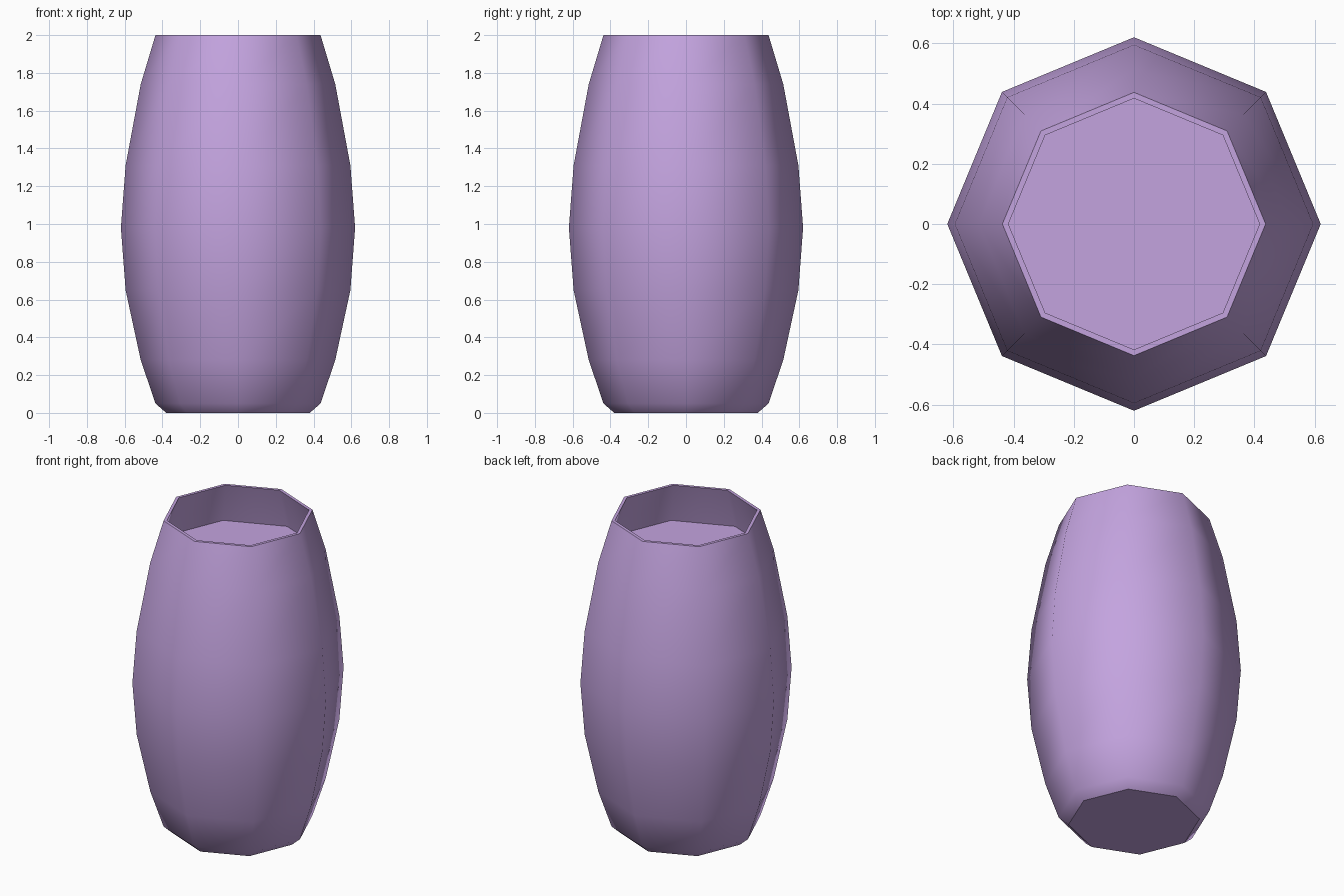
import bpy, bmesh
from math import cos, sin, pi, radians

if "Cube" in bpy.data.objects:
    bpy.data.objects.remove(bpy.data.objects["Cube"])

SIDES = 8
WALL = 0.02
PROFILE = [(0.38, 0.0), (0.437, 0.05), (0.515, 0.28), (0.595, 0.65),
           (0.62, 0.98), (0.595, 1.31), (0.515, 1.74), (0.437, 2.0)]

lilac = bpy.data.materials.new("lilac")
lilac.diffuse_color = (0.55, 0.37, 0.74, 1)
lilac.use_nodes = True
lilac.node_tree.nodes["Principled BSDF"].inputs["Base Color"].default_value = lilac.diffuse_color


def ring(bm, r, z):
    return [bm.verts.new((r * cos(2 * pi * i / SIDES), r * sin(2 * pi * i / SIDES), z))
            for i in range(SIDES)]


def finish(bm, name):
    mesh = bpy.data.meshes.new(name)
    bm.to_mesh(mesh)
    bm.free()
    mesh.materials.append(lilac)
    obj = bpy.data.objects.new(name, mesh)
    bpy.context.collection.objects.link(obj)
    return obj


# Barrel vase: outer wall, rim and inner wall turned as one profile
bm = bmesh.new()
inner = [(r - WALL, max(z, WALL)) for r, z in reversed(PROFILE)]
rings = [ring(bm, r, z) for r, z in PROFILE + inner]
for a, b in zip(rings, rings[1:]):
    for i in range(SIDES):
        j = (i + 1) % SIDES
        bm.faces.new((a[i], a[j], b[j], b[i]))
caps = [bm.faces.new(rings[0][::-1]), bm.faces.new(rings[-1])]
for f in bm.faces:
    f.smooth = True
for f in caps:
    for e in f.edges:
        e.smooth = False
vase = finish(bm, "vase")
bpy.context.view_layer.objects.active = vase
vase.select_set(True)
bpy.ops.object.shade_smooth_by_angle(angle=radians(50), keep_sharp_edges=True)

# Flat filling just below the rim
bm = bmesh.new()
bm.faces.new(ring(bm, 0.515 - WALL, 1.74))
finish(bm, "filling")
